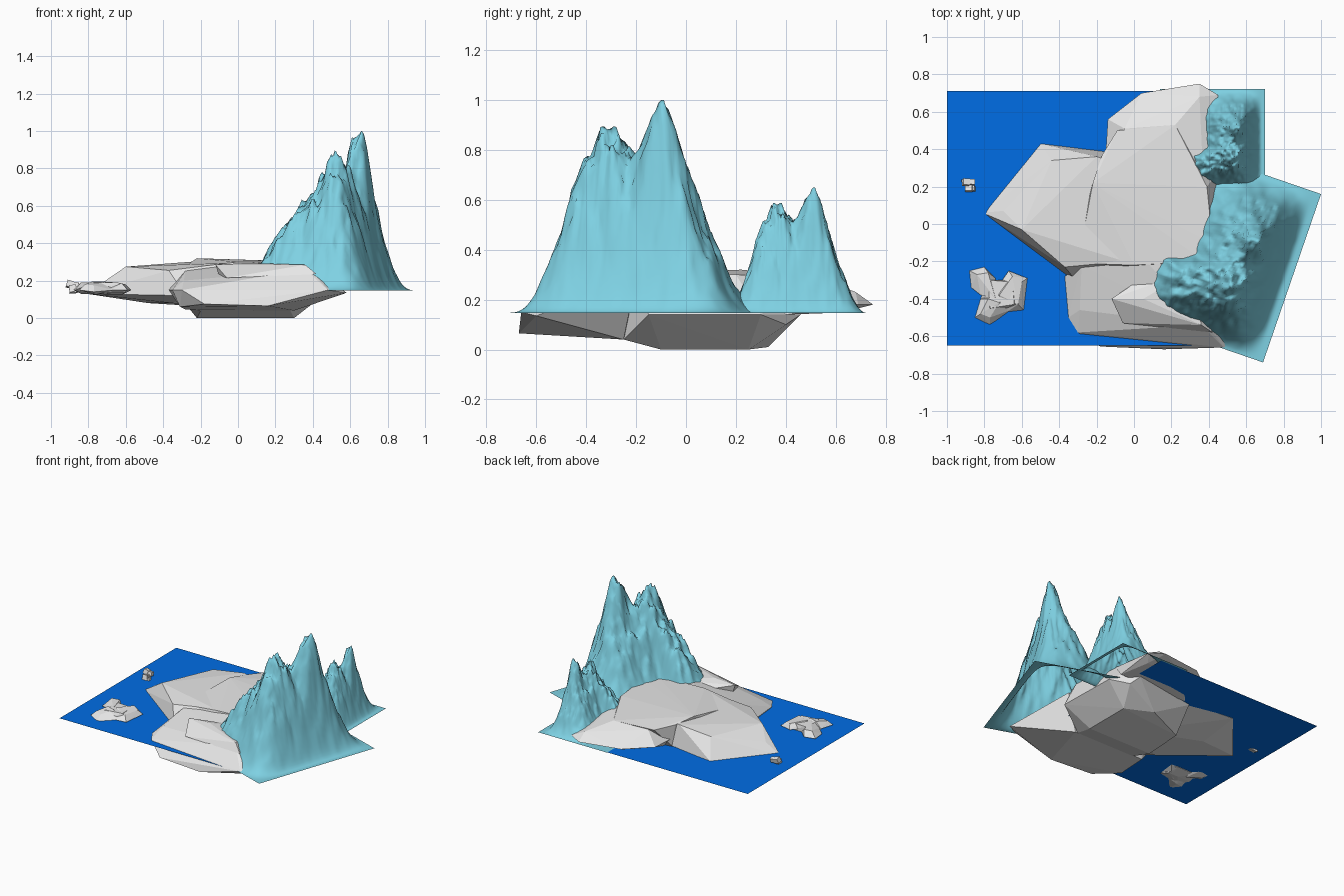
import bpy, bmesh, math
from mathutils import Vector, noise


def material(name, rgb):
    m = bpy.data.materials.new(name)
    m.diffuse_color = (*rgb, 1)
    return m


STONE = material("stone_grey", (0.8, 0.8, 0.8))
WATER = material("water_blue", (0.0, 0.155, 0.79))
ICE = material("mountain_teal", (0.21, 0.64, 0.77))


def finish(bm, name, mat, smooth=False):
    me = bpy.data.meshes.new(name)
    bm.to_mesh(me)
    bm.free()
    me.materials.append(mat)
    for p in me.polygons:
        p.use_smooth = smooth
    ob = bpy.data.objects.new(name, me)
    bpy.context.collection.objects.link(ob)
    return ob


def rock(name, pts):
    """Flat-faced boulder: convex hull of a few corner points."""
    bm = bmesh.new()
    for p in pts:
        bm.verts.new(p)
    res = bmesh.ops.convex_hull(bm, input=bm.verts)
    loose = {e for e in res["geom_interior"] + res["geom_unused"]
             if isinstance(e, bmesh.types.BMVert)}
    bmesh.ops.delete(bm, geom=list(loose), context="VERTS")
    bmesh.ops.recalc_face_normals(bm, faces=bm.faces)
    return finish(bm, name, STONE)


# water sheet
bm = bmesh.new()
bmesh.ops.create_grid(bm, x_segments=1, y_segments=1, size=0.68)
bmesh.ops.translate(bm, verts=bm.verts, vec=(-0.32, 0.03, 0.143))
finish(bm, "water", WATER)

# large island boulders
rock("west_rock", [
    (-.81, .06, .13), (-.5, .43, .14), (-.28, -.34, .12), (-.36, .39, .15),
    (-.1, .38, .15), (-.6, -.03, .275), (-.44, .34, .275), (-.37, -.23, .255),
    (-.2, .36, .305), (-.05, -.2, .295), (0, .3, .295), (-.7, .07, .2),
    (-.48, .15, .08), (-.35, -.2, .08), (0, 0, .05)])
rock("main_rock", [
    (-.17, .37, .3), (-.09, .5, .29), (.22, .53, .29), (.39, .2, .3),
    (.42, -.1, .3), (.38, -.2, .3), (0, -.22, .3), (-.3, -.21, .265),
    (-.22, .22, .32), (-.34, -.25, .15), (-.16, .38, .14), (.48, -.15, .14),
    (.47, .3, .14), (.33, .46, .14), (-.2, -.25, .04), (.28, -.25, .04),
    (-.22, -.1, 0), (-.2, .2, 0), (.1, .33, .01), (.3, .25, 0), (.3, -.1, 0),
    (.37, .4, .1)])
rock("south_rock", [
    (-.37, -.28, .15), (-.35, -.5, .15), (-.3, -.58, .15), (.48, -.66, .15),
    (.58, -.6, .135), (-.31, -.5, .06), (-.18, -.655, .075), (.16, -.67, .065),
    (.3, -.25, .04), (-.28, -.25, .045), (-.28, -.22, .255), (.05, -.18, .3),
    (.2, -.45, .26), (-.29, -.46, .2), (.4, -.2, .285), (.36, -.54, .26),
    (.42, -.58, .22)])
rock("south_ledge", [
    (-.12, -.4, .285), (.05, -.4, .295), (-.06, -.53, .215), (.36, -.54, .285),
    (.42, -.58, .235), (.3, -.25, .27), (-.1, -.4, .22), (.1, -.25, .24)])
rock("north_rock", [
    (-.14, .56, .2), (-.15, .4, .2), (.04, .7, .19), (.35, .75, .18),
    (.45, .69, .18), (-.05, .51, .285), (.22, .53, .29), (.35, .68, .23),
    (.1, .35, .29), (.37, .25, .29), (.05, .6, .15), (.4, .62, .148),
    (-.1, .4, .14), (.45, .4, .14)])

# small islet: three lobes joined by a core
rock("islet_core", [
    (-.8, -.3, .14), (-.72, -.3, .14), (-.62, -.3, .14), (-.6, -.44, .14),
    (-.78, -.48, .14), (-.82, -.4, .14), (-.78, -.3, .188), (-.65, -.31, .188),
    (-.64, -.43, .19), (-.77, -.45, .19), (-.7, -.38, .125), (-.62, -.38, .125)])
rock("islet_north_west", [
    (-.88, -.25, .15), (-.8, -.23, .15), (-.74, -.29, .15), (-.87, -.34, .15),
    (-.84, -.27, .19), (-.78, -.26, .19), (-.74, -.4, .19), (-.82, -.38, .17),
    (-.75, -.35, .125), (-.84, -.3, .13)])
rock("islet_east", [
    (-.67, -.25, .16), (-.57, -.29, .15), (-.59, -.46, .15), (-.68, -.47, .15),
    (-.76, -.38, .15), (-.65, -.28, .19), (-.6, -.31, .18), (-.62, -.43, .185),
    (-.72, -.38, .195), (-.62, -.35, .125), (-.7, -.43, .13)])
rock("islet_south", [
    (-.85, -.5, .15), (-.77, -.54, .14), (-.66, -.46, .15), (-.7, -.36, .15),
    (-.82, -.4, .15), (-.82, -.48, .18), (-.77, -.5, .175), (-.72, -.42, .195),
    (-.78, -.4, .195), (-.76, -.46, .125)])

# tiny pebble pile offshore
for i, (dx, dy, z, r) in enumerate([(-.016, .016, .18, .022), (.016, .016, .175, .018),
                                    (0, -.014, .155, .024), (.02, -.018, .15, .016)]):
    bm = bmesh.new()
    bmesh.ops.create_cube(bm, size=1.6 * r)
    bmesh.ops.rotate(bm, verts=bm.verts, matrix=Vector((0, 0, 1)).rotation_difference(
        Vector((.3 - .2 * i, .25, 1))).to_matrix())
    bmesh.ops.translate(bm, verts=bm.verts, vec=(-.883 + dx, .207 + dy, z))
    finish(bm, f"pebble_{i + 1}", STONE)


# mountains: one height field, used at two sizes
HALF = 0.476
PEAKS = [(.225, .125, .38, .05), (.16, -.10, .15, .06), (.19, -.2, .13, .07),
         (.2, 0, .2, .15), (.22, .22, .07, .06), (-.05, -.19, -.03, .08)]


def ramp(d, w):
    t = max(0.0, min(1.0, d / w))
    return t * t * (3 - 2 * t)


def height(u, v):
    # steep skirt on every side, with a spur running out to the south-west
    left = -.36 + .16 * ramp(v + .14, .1)
    mask = (ramp(HALF - .03 - u, .21) * ramp(HALF - v, .27) * ramp(HALF + v, .26)
            * ramp(u - left, .36))
    env = .44
    for pu, pv, a, s in PEAKS:
        env += a * math.exp(-((u - pu) ** 2 + (v - pv) ** 2) / (2 * s * s))
    ridge = 1 - abs(noise.noise(Vector((u * 9, v * 9, 1.7))))
    fine = noise.noise(Vector((u * 22, v * 22, 4.1)))
    crag = 1 - 2 * abs(noise.noise(Vector((u * 30, v * 30, 7.3))))
    return mask * (env + .14 * (ridge - .8) + .05 * fine + .05 * mask * (crag - .4))


def mountain(name, centre, scale, angle):
    bm = bmesh.new()
    bmesh.ops.create_grid(bm, x_segments=80, y_segments=80, size=HALF)
    for v in bm.verts:
        v.co.z = height(v.co.x, v.co.y)
    top = max(v.co.z for v in bm.verts)
    for v in bm.verts:
        v.co.z *= .853 / top
    ob = finish(bm, name, ICE, smooth=True)
    ob.location = (*centre, .147)
    ob.scale = (scale,) * 3
    ob.rotation_euler.z = math.radians(angle)
    return ob


mountain("large_mountain", (.395, -.135), 1, -19)
mountain("small_mountain", (.42, .44), .59, 0)
